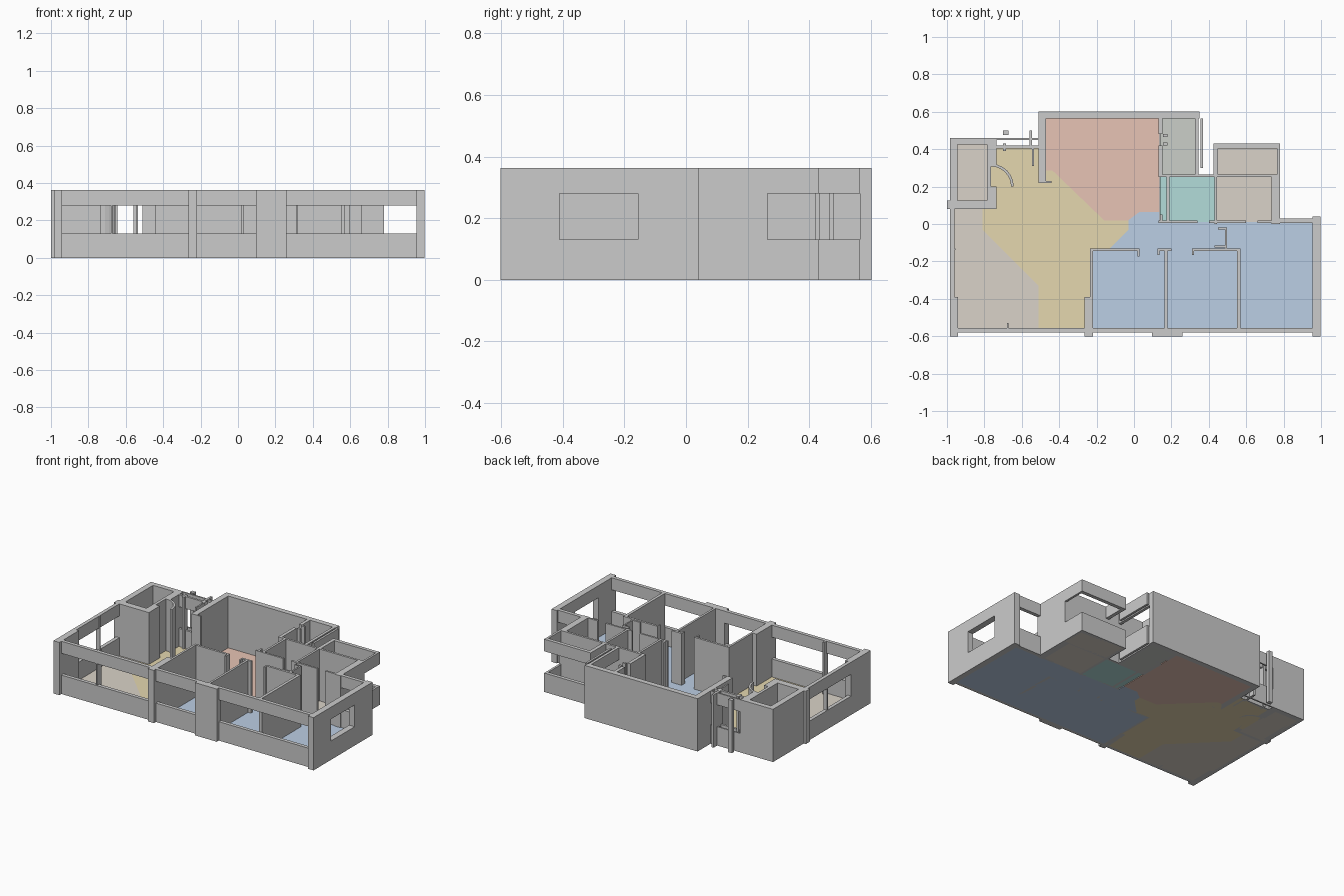
import bpy, bmesh, math

H, SILL, HEAD, FLOOR = 0.363, 0.13, 0.28, 0.006
FULL = [(0, H)]
BANDS = [(0, SILL), (HEAD, H)]


def finish(name, bm, color=None):
    me = bpy.data.meshes.new(name)
    bmesh.ops.recalc_face_normals(bm, faces=bm.faces)
    bm.to_mesh(me)
    bm.free()
    ob = bpy.data.objects.new(name, me)
    bpy.context.collection.objects.link(ob)
    if color:
        mat = bpy.data.materials.new(name + "_colour")
        mat.diffuse_color = (*color, 1)
        me.materials.append(mat)
    return ob


def add_prism(bm, pts, z0, z1):
    lo = [bm.verts.new((x, y, z0)) for x, y in pts]
    hi = [bm.verts.new((x, y, z1)) for x, y in pts]
    bm.faces.new(lo)
    bm.faces.new(hi)
    for i in range(len(pts)):
        j = (i + 1) % len(pts)
        bm.faces.new((lo[i], lo[j], hi[j], hi[i]))


def rect(x0, x1, y0, y1):
    return [(x0, y0), (x1, y0), (x1, y1), (x0, y1)]


def walls(name, rects, levels=FULL):
    """Boxes given as x0, x1, y0, y1, repeated for each height range."""
    bm = bmesh.new()
    for r in rects:
        for z0, z1 in levels:
            add_prism(bm, rect(*r), z0, z1)
    return finish(name, bm)


def floor(name, pts, color):
    bm = bmesh.new()
    add_prism(bm, pts, 0, FLOOR)
    return finish(name, bm, color)


# Facade pillars
walls("front_pillars", [(-0.985, -0.94, -0.602, -0.39), (-0.265, -0.22, -0.602, -0.39),
                        (0.095, 0.26, -0.602, -0.555), (0.955, 0.997, -0.602, -0.41)])
# Front wall, strip windows between the pillars
walls("front_window_walls", [(-0.94, -0.265, -0.58, -0.555), (-0.22, 0.095, -0.58, -0.555),
                             (0.26, 0.955, -0.58, -0.555)], BANDS)
walls("window_mullions", [(-0.68, -0.67, -0.575, -0.53), (-0.985, -0.955, -0.14, -0.13)])
# Left and right side walls
walls("left_window_wall", [(-0.985, -0.96, -0.39, 0.08)], BANDS)
walls("right_wall", [(0.955, 0.997, -0.155, 0.04)])
walls("right_window_wall", [(0.955, 0.997, -0.41, -0.155)], BANDS)
walls("right_back_window_wall", [(0.78, 0.955, 0.005, 0.03)], BANDS)

# Shaft block at the back left
walls("shaft_block", [(-1.0, -0.735, 0.08, 0.125), (-0.985, -0.945, 0.125, 0.425),
                      (-0.985, -0.735, 0.425, 0.46), (-0.785, -0.735, 0.125, 0.2),
                      (-0.785, -0.765, 0.2, 0.31), (-0.785, -0.735, 0.31, 0.425)])
# Curved door sweep beside the shaft
bm = bmesh.new()
arc = [math.radians(a) for a in range(0, 91, 15)]
ring = [[(-0.765 + r * math.cos(a), 0.2 + r * math.sin(a)) for a in arc] for r in (0.122, 0.108)]
add_prism(bm, ring[0] + ring[1][::-1], 0, H)
finish("curved_door", bm)

# Entry with bands and door frames
walls("entry_bands", [(-0.735, -0.51, 0.45, 0.46), (-0.735, -0.51, 0.405, 0.42)], BANDS)
walls("entry_frames", [(-0.70, -0.685, 0.39, 0.43), (-0.70, -0.67, 0.475, 0.50),
                       (-0.56, -0.545, 0.40, 0.50), (-0.545, -0.535, 0.31, 0.41),
                       (-0.51, -0.44, 0.22, 0.23)])

# Large back room
walls("back_room_walls", [(-0.51, 0.35, 0.565, 0.602), (-0.51, -0.47, 0.23, 0.565),
                          (0.13, 0.153, 0.48, 0.565), (0.13, 0.153, 0.265, 0.42),
                          (0.155, 0.18, 0.42, 0.435), (0.155, 0.18, 0.465, 0.48),
                          (0.14, 0.153, 0.01, 0.05)])
walls("store_window_wall", [(0.325, 0.345, 0.265, 0.565), (0.355, 0.37, 0.30, 0.565)], BANDS)

# Wet rooms at the back right
walls("wet_room_walls", [(0.13, 0.78, 0.25, 0.265), (0.175, 0.19, 0.01, 0.25),
                         (0.43, 0.445, 0.0, 0.25), (0.735, 0.78, 0.0, 0.25),
                         (0.13, 0.34, 0.005, 0.018), (0.40, 0.60, 0.005, 0.018),
                         (0.66, 0.78, 0.005, 0.018)])
walls("balcony_walls", [(0.425, 0.45, 0.265, 0.43), (0.45, 0.78, 0.405, 0.43),
                        (0.765, 0.78, 0.265, 0.405)], BANDS)

# Bedroom partitions and door jambs
walls("bedroom_partitions", [(-0.235, 0.03, -0.145, -0.13), (-0.235, -0.22, -0.39, -0.145),
                             (0.163, 0.178, -0.555, -0.13), (0.31, 0.57, -0.145, -0.13),
                             (0.55, 0.57, -0.555, -0.145), (0.487, 0.497, -0.13, -0.02)])
walls("door_jambs", [(0.02, 0.03, -0.175, -0.145), (0.125, 0.20, -0.145, -0.13),
                     (0.125, 0.135, -0.165, -0.145), (0.31, 0.32, -0.165, -0.145),
                     (0.43, 0.49, -0.125, -0.115), (0.45, 0.487, -0.03, -0.02)])

# Coloured floors
beige, blue = (0.70, 0.65, 0.58), (0.50, 0.62, 0.78)
floor("sitting_floor", [(-0.96, 0.08), (-0.81, 0.08), (-0.81, -0.03), (-0.51, -0.33),
                        (-0.51, -0.56), (-0.96, -0.56)], beige)
floor("hall_floor", [(-0.735, 0.42), (-0.51, 0.42), (-0.51, 0.23), (-0.47, 0.285),
                     (-0.435, 0.285), (-0.16, 0.02), (-0.03, 0.02), (-0.03, -0.03),
                     (-0.135, -0.135), (-0.235, -0.135), (-0.235, -0.56), (-0.51, -0.56),
                     (-0.51, -0.33), (-0.81, -0.03), (-0.81, 0.08), (-0.77, 0.08),
                     (-0.77, 0.40)], (0.78, 0.68, 0.43))
floor("back_room_floor", [(-0.47, 0.565), (0.135, 0.565), (0.135, 0.065), (0.03, 0.065),
                          (-0.03, 0.02), (-0.16, 0.02), (-0.435, 0.285), (-0.47, 0.285)],
      (0.80, 0.55, 0.46))
floor("bedroom_floor", [(-0.03, -0.03), (-0.03, 0.02), (0.03, 0.065), (0.135, 0.065),
                        (0.135, 0.01), (0.96, 0.01), (0.96, -0.56), (-0.225, -0.56),
                        (-0.225, -0.135), (-0.135, -0.135)], blue)
floor("store_floor", rect(0.14, 0.34, 0.255, 0.57), (0.60, 0.62, 0.58))
floor("bath_floor", rect(0.14, 0.435, 0.01, 0.255), (0.45, 0.72, 0.70))
floor("utility_floor", rect(0.435, 0.76, 0.01, 0.255), beige)
floor("balcony_floor", rect(0.44, 0.77, 0.255, 0.42), beige)
floor("shaft_floor", rect(-0.96, -0.77, 0.1, 0.44), beige)
